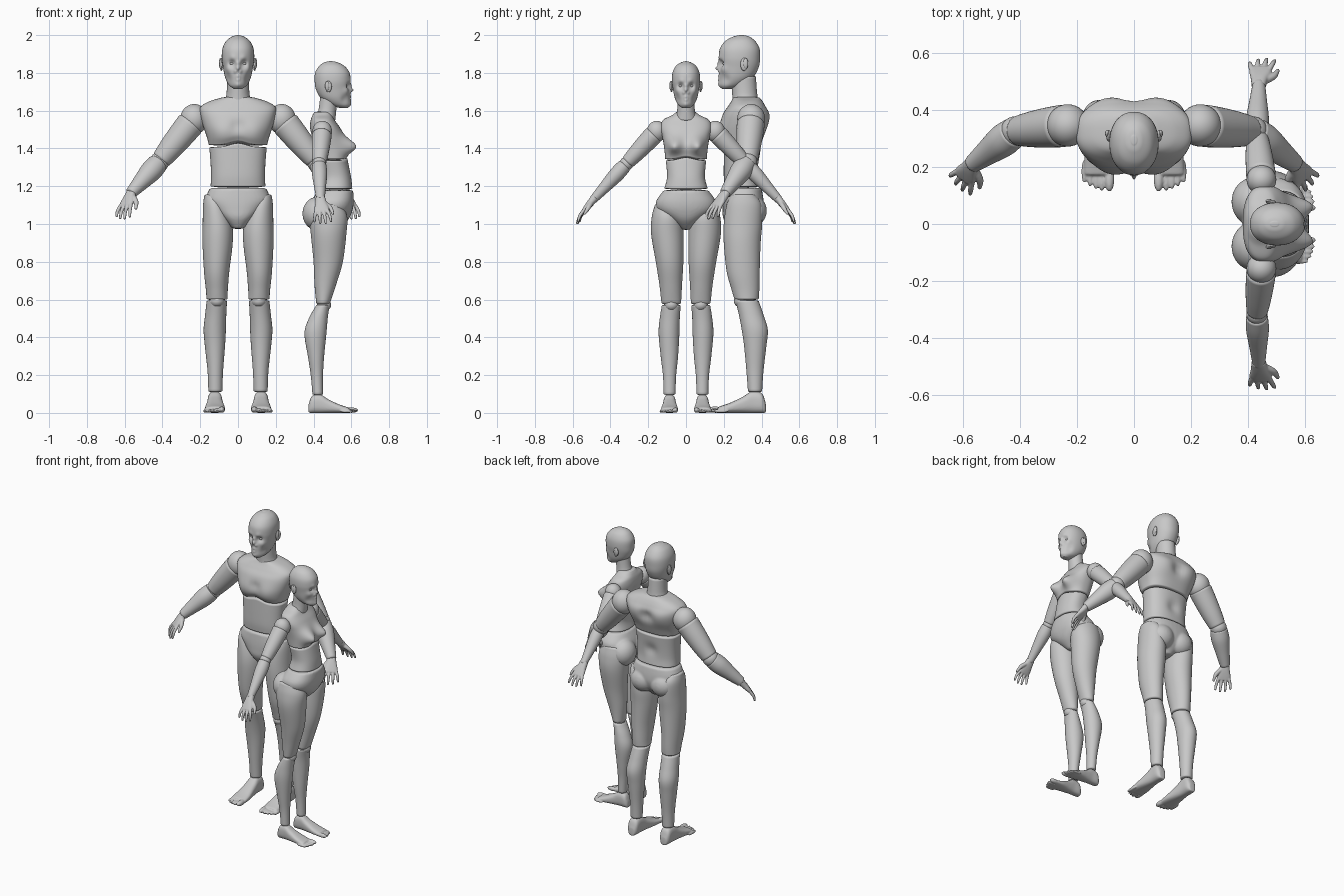
import bpy, bmesh
from math import sin, cos, pi, exp, radians
from mathutils import Vector, Matrix

cube = bpy.data.objects.get("Cube")
if cube:
    bpy.data.objects.remove(cube)

clay = bpy.data.materials.new("clay_grey")
clay.use_nodes = True
GREY = (.58, .58, .58, 1)
clay.diffuse_color = GREY
clay.node_tree.nodes["Principled BSDF"].inputs["Base Color"].default_value = GREY


def smooth_rows(rows, steps):
    """Catmull-Rom interpolation between rows of numbers."""
    out = []
    last = len(rows) - 1
    for i in range(last):
        quad = [rows[max(0, min(last, j))] for j in range(i - 1, i + 3)]
        for s in range(steps):
            t = s / steps
            out.append([b + t / 2 * (c - a + t * (2 * a - 5 * b + 4 * c - d + t * (3 * (b - c) + d - a)))
                        for a, b, c, d in zip(*quad)])
    return out + [list(rows[-1])]


def loft(bm, rings, seg=40, power=2, cap=.006, steps=6):
    """Skin rings of (centre, half axis, half axis), with rounded ends."""
    rows = smooth_rows([[*c, *a, *b] for c, a, b in rings], steps)
    rings = [(Vector(r[:3]), Vector(r[3:6]), Vector(r[6:])) for r in rows]

    def ends(ring, inner):
        c, a, b = ring
        n = (c - inner[0]).normalized()
        return [(c + n * cap * sin(t), a * cos(t), b * cos(t)) for t in map(radians, (25, 50, 70, 85))]
    rings = ends(rings[0], rings[1])[::-1] + rings + ends(rings[-1], rings[-2])

    def bent(x):
        return (1 if x > 0 else -1) * abs(x) ** (2 / power)
    grid = [[bm.verts.new(c + a * bent(cos(2 * pi * k / seg)) + b * bent(sin(2 * pi * k / seg)))
             for k in range(seg)] for c, a, b in rings]
    for low, high in zip(grid, grid[1:]):
        for k in range(seg):
            j = (k + 1) % seg
            bm.faces.new((low[k], low[j], high[j], high[k]))
    bm.faces.new(grid[0])
    bm.faces.new(grid[-1])


def column(bm, rows, **kw):
    """Upright loft from rows of (height, half width, front, back, optional side shift)."""
    loft(bm, [((r[4] if len(r) > 4 else 0, (r[2] + r[3]) / 2, r[0]), (r[1], 0, 0), (0, (r[3] - r[2]) / 2, 0))
              for r in rows], **kw)


def tube(bm, points, radii, flat=1, **kw):
    """Round limb through points."""
    pts = [Vector(p) for p in points]
    rings = []
    for i, p in enumerate(pts):
        d = (pts[min(i + 1, len(pts) - 1)] - pts[max(i - 1, 0)]).normalized()
        a = d.cross(Vector((0, 1, 0))).normalized()
        rings.append((p, a * radii[i], a.cross(d) * radii[i] * flat))
    loft(bm, rings, **kw)


def ball(bm, centre, size):
    bmesh.ops.create_uvsphere(bm, u_segments=32, v_segments=20, radius=1,
                              matrix=Matrix.Translation(centre) @ Matrix.Diagonal((*size, 1)))


def bump(bm, centre, offset, radius):
    """Soft push of the surface, on both sides of the body."""
    for side in ((1, -1) if centre[0] else (1,)):
        flip = Vector((side, 1, 1))
        c, o = Vector(centre) * flip, Vector(offset) * flip
        moves = [(v, o * exp(-(v.co - c).length_squared / radius ** 2)) for v in bm.verts]
        for v, m in moves:
            v.co += m


def finish(name, bm, place, paired=False, voxel=0):
    for side, label in ((1, "left_"), (-1, "right_")) if paired else ((1, ""),):
        part = bm.copy()
        part.transform(Matrix.Diagonal((side, 1, 1, 1)))
        bmesh.ops.recalc_face_normals(part, faces=part.faces)
        mesh = bpy.data.meshes.new(label + name)
        part.to_mesh(mesh)
        part.free()
        mesh.shade_smooth()
        mesh.materials.append(clay)
        obj = bpy.data.objects.new(label + name, mesh)
        bpy.context.collection.objects.link(obj)
        obj.matrix_world = place
        if voxel:
            remesh = obj.modifiers.new("fuse", 'REMESH')
            remesh.mode, remesh.voxel_size, remesh.use_smooth_shade = 'VOXEL', voxel, True
            soften = obj.modifiers.new("soften", 'SMOOTH')
            soften.factor, soften.iterations = .5, 4
    bm.free()


def make_head(place, name, origin, k):
    bm = bmesh.new()
    column(bm, [(-.285, .022, -.108, -.06), (-.265, .048, -.12, 0), (-.225, .068, -.122, .055),
                (-.17, .079, -.122, .085), (-.12, .086, -.126, .092), (-.07, .082, -.12, .089),
                (-.03, .062, -.09, .065), (-.008, .032, -.05, .035), (-.002, .012, -.025, .012)],
           seg=112, power=2.15, cap=.002, steps=9)
    # face relief: sockets, brow, nose, cheeks, lips, chin
    for centre, offset, radius in (
            ((.033, -.118, -.15), (0, .017, 0), .019), ((.03, -.125, -.122), (0, -.005, 0), .018),
            ((0, -.122, -.15), (0, -.011, 0), .013), ((0, -.122, -.172), (0, -.017, 0), .012),
            ((0, -.138, -.188), (0, -.02, 0), .012), ((.014, -.122, -.192), (0, -.009, 0), .009),
            ((.05, -.1, -.18), (.004, -.005, 0), .022), ((0, -.122, -.218), (0, -.008, 0), .013),
            ((0, -.122, -.236), (0, -.007, 0), .012), ((.0, -.13, -.227), (0, .005, 0), .006),
            ((0, -.118, -.262), (0, -.009, 0), .018), ((.062, -.1, -.235), (-.006, .008, 0), .03)):
        bump(bm, centre, offset, radius)
    for side in (1, -1):
        ball(bm, (side * .031, -.094, -.15), (.015, .012, .009))
        ball(bm, (side * .088, .008, -.155), (.009, .02, .034))
        ball(bm, (side * .093, .016, -.15), (.008, .013, .028))
    bm.transform(Matrix.Translation(origin) @ Matrix.Scale(k, 4))
    finish(name + "head", bm, place)


def make_hand(place, name, wrist, tip, thumb_side, k):
    bm = bmesh.new()
    wrist = Vector(wrist)
    d = (Vector(tip) - wrist).normalized()
    s = Vector(thumb_side)
    s = (s - d * s.dot(d)).normalized()
    n = d.cross(s)

    def at(along, across, palm=0):
        return wrist + (d * along + s * across + n * palm) * k
    loft(bm, [(at(u, 0), s * w * k, n * t * k) for u, w, t in
              ((-.012, .027, .022), (.03, .033, .02), (.065, .041, .016), (.09, .04, .012))], power=2.4)
    for i, length in enumerate((.066, .075, .07, .053)):
        x = .031 - .021 * i
        spread = x * 1.35
        tube(bm, [at(.08, x), at(.09 + length * .5, spread, .003), at(.09 + length, spread * 1.1, .016)],
             [.0105 * k, .0095 * k, .007 * k], seg=14)
    tube(bm, [at(.025, .02, .004), at(.06, .05, .012), at(.1, .062, .018)], [.015 * k, .013 * k, .008 * k], seg=14)
    finish(name + "hand", bm, place, True, .0035)


def make_foot(place, name, ankle, k):
    bm = bmesh.new()
    rows = ((.05, .024, .06), (.03, .036, .105), (-.02, .038, .115), (-.07, .043, .085),
            (-.14, .052, .052), (-.195, .053, .034))
    loft(bm, [((0, y, h / 2), (w, 0, 0), (0, 0, h / 2)) for y, w, h in rows], power=2.6)
    for i in range(5):
        r = .017 if i == 0 else .0125 - i * .0006
        x = -.036 if i == 0 else -.03 + i * .0205
        ball(bm, (x, -.215 + i * i * .0018, r), (r, .042, r))
    bm.transform(Matrix.Translation(ankle) @ Matrix.Scale(k, 4))
    finish(name + "foot", bm, place, True, .0045)


def make_arm(place, name, shoulder, elbow, wrist, r):
    a, b, c = map(Vector, (shoulder, elbow, wrist))
    bm = bmesh.new()
    ball(bm, a, (r, r, r * 1.08))
    finish(name + "shoulder", bm, place, True)
    bm = bmesh.new()
    tube(bm, [a.lerp(b, t) for t in (.12, .4, .7, .93)], [r * q for q in (1, .94, .84, .72)], cap=r * .3)
    finish(name + "upper_arm", bm, place, True)
    bm = bmesh.new()
    ball(bm, b, [r * .7] * 3)
    finish(name + "elbow", bm, place, True)
    bm = bmesh.new()
    tube(bm, [b.lerp(c, t) for t in (.06, .3, .65, 1)], [r * q for q in (.73, .77, .6, .42)], cap=r * .12)
    finish(name + "forearm", bm, place, True)


def make_part(place, name, rows, bumps=(), paired=False, balls=(), voxel=0, **kw):
    bm = bmesh.new()
    column(bm, rows, **kw)
    for b in bumps:
        bump(bm, *b)
    for centre, size in balls:
        for side in (1,) if paired else (1, -1):
            ball(bm, (side * centre[0], *centre[1:]), size)
    finish(name, bm, place, paired, voxel)


# ---- taller figure, facing the front
man = Matrix.Translation((0, .3, 0))
make_head(man, "man_", (0, 0, 2), 1)
make_part(man, "man_neck", [(1.63, .085, -.055, .09), (1.68, .062, -.055, .078), (1.78, .058, -.06, .07)])
rib_arch = ((0, -.1, 1.415), (0, 0, .022), .06)
make_part(man, "man_chest", [(1.42, .155, -.1, .095), (1.46, .165, -.115, .11), (1.52, .185, -.118, .132),
                             (1.58, .2, -.105, .138), (1.62, .198, -.08, .122), (1.65, .15, -.06, .105),
                             (1.668, .09, -.05, .09)],
          [rib_arch, ((.085, -.11, 1.49), (0, -.014, -.004), .06), ((0, -.12, 1.52), (0, .012, 0), .03),
           ((0, .135, 1.55), (0, -.022, 0), .04), ((.1, .13, 1.56), (0, .01, 0), .06)], seg=72, power=2.6)
make_part(man, "man_abdomen", [(1.2, .145, -.095, .09), (1.25, .143, -.1, .085), (1.32, .145, -.1, .088),
                               (1.405, .152, -.098, .095)],
          [rib_arch, ((0, .09, 1.3), (0, -.015, 0), .04)], seg=72, power=2.4)
make_part(man, "man_pelvis", [(1.188, .15, -.098, .1), (1.13, .17, -.104, .11), (1.08, .135, -.106, .11),
                              (1.03, .085, -.103, .09), (.98, .035, -.075, .05)],
          power=2.4, balls=[((.075, .055, 1.07), (.083, .073, .08))], voxel=.007)
make_part(man, "man_thigh", [(1.15, .046, -.06, .07, .132), (1.1, .062, -.085, .1, .123), (1, .078, -.1, .103, .109),
                             (.9, .08, -.1, .095, .108), (.75, .067, -.085, .09, .113),
                             (.65, .058, -.058, .088, .112), (.605, .056, -.045, .085, .111)], paired=True, cap=.01)
make_part(man, "man_shin", [(.592, .054, -.038, .085, .112), (.52, .056, -.02, .11, .118),
                            (.44, .059, -.005, .133, .123), (.35, .053, .008, .125, .122),
                            (.22, .041, .02, .11, .12), (.115, .037, .028, .103, .12)],
          paired=True, balls=[((.111, .0, .592), (.041, .047, .036))])
make_foot(man, "man_", (.122, .07, 0), 1)
make_arm(man, "man_", (.232, .045, 1.555), (.415, .025, 1.33), (.565, -.09, 1.165), .074)
make_hand(man, "man_", (.565, -.09, 1.165), (.62, -.18, 1.04), (-.75, -.55, .1), 1)

# ---- shorter figure, standing in front and facing sideways
woman = Matrix.Translation((.45, 0, 0)) @ Matrix.Rotation(pi / 2, 4, 'Z')
make_head(woman, "woman_", (0, -.036, 1.862), .87)
make_part(woman, "woman_neck", [(1.55, .062, -.065, .05), (1.6, .047, -.07, .025), (1.7, .045, -.08, .012)])
rib_arch = ((0, -.125, 1.34), (0, 0, .015), .05)
make_part(woman, "woman_chest", [(1.345, .11, -.125, .03), (1.4, .115, -.128, .05), (1.46, .125, -.115, .064),
                                 (1.51, .135, -.09, .07), (1.55, .122, -.062, .065), (1.575, .075, -.05, .056),
                                 (1.59, .055, -.045, .047)],
          [rib_arch, ((.06, -.125, 1.418), (.006, -.058, -.006), .043), ((0, .065, 1.46), (0, -.014, 0), .035)],
          seg=80, power=2.4, steps=8)
make_part(woman, "woman_abdomen", [(1.188, .115, -.155, .025), (1.25, .1, -.148, .012), (1.335, .107, -.128, .025)],
          [rib_arch], seg=72, power=2.3)
make_part(woman, "woman_pelvis", [(1.176, .12, -.16, .03), (1.12, .158, -.163, .06), (1.07, .15, -.155, .07),
                                  (1.02, .085, -.132, .06), (.975, .03, -.085, .02)],
          power=2.3, balls=[((.078, .032, 1.055), (.085, .077, .088))], voxel=.007)
make_part(woman, "woman_thigh", [(1.1, .05, -.1, .05, .115), (1.04, .079, -.128, .072, .102),
                                 (.95, .086, -.124, .065, .099), (.8, .073, -.105, .05, .087),
                                 (.68, .06, -.07, .045, .081), (.582, .052, -.038, .036, .078)],
          paired=True, cap=.01)
make_part(woman, "woman_shin", [(.568, .05, -.034, .037, .078), (.5, .053, -.025, .075, .086),
                                (.42, .055, -.018, .098, .09), (.3, .046, -.006, .08, .088),
                                (.2, .035, 0, .065, .087), (.1, .031, 0, .056, .087)],
          paired=True, balls=[((.078, -.005, .572), (.038, .038, .034))])
make_foot(woman, "woman_", (.087, .032, 0), .85)
make_arm(woman, "woman_", (.155, .004, 1.49), (.315, .02, 1.32), (.49, .013, 1.13), .052)
make_hand(woman, "woman_", (.49, .013, 1.13), (.59, 0, 1.01), (.1, -1, 0), .93)
